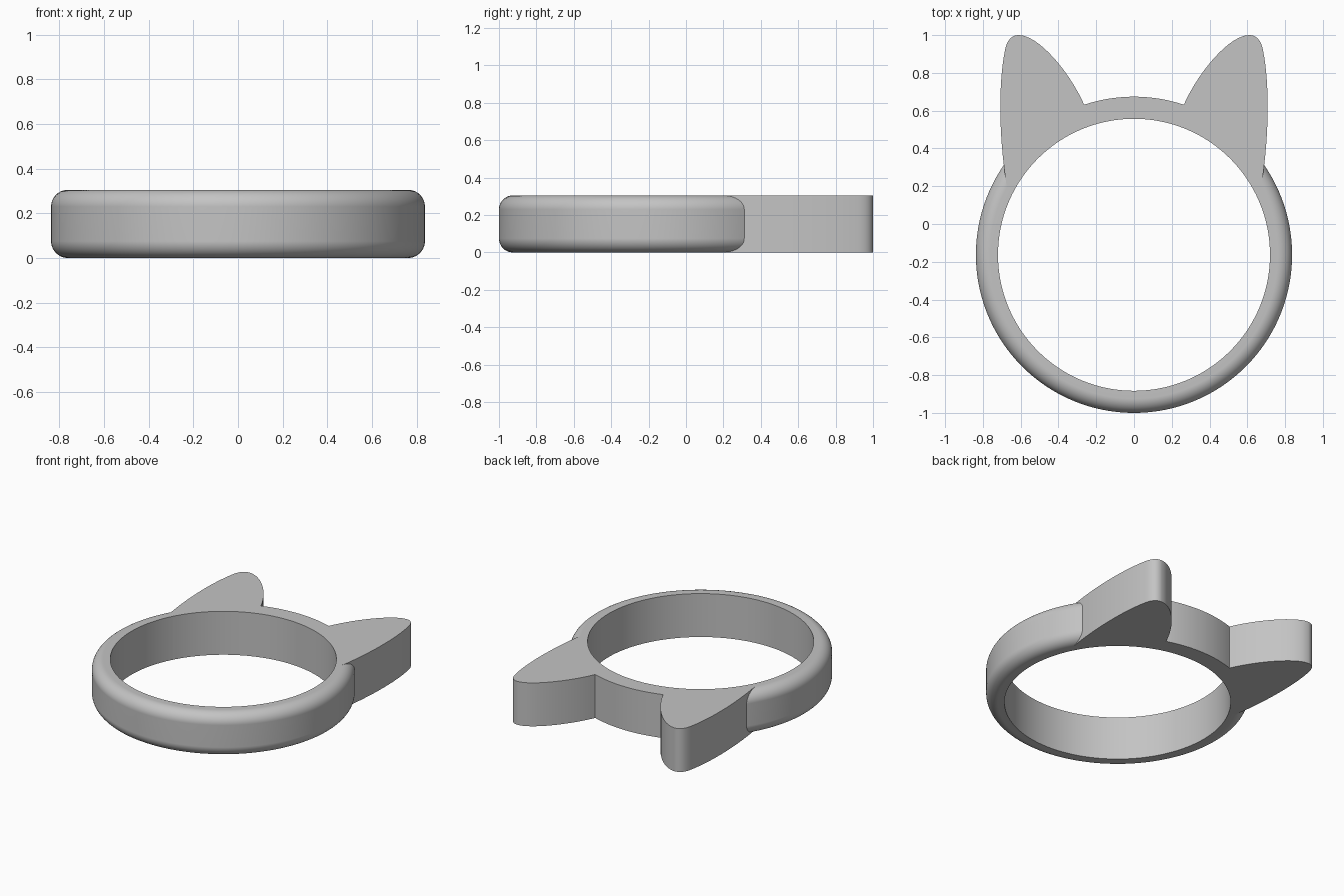
import bpy, bmesh, math
from mathutils import Vector
from mathutils.geometry import interpolate_bezier

cube = bpy.data.objects.get("Cube")
if cube:
    bpy.data.objects.remove(cube, do_unlink=True)

HEIGHT, CENTRE_Y = 0.305, -0.163
INNER, OUTER, FILLET = 0.72, 0.837, 0.075
EAR_ROOT = Vector((0.675, 0.205))
JOIN = math.atan2(EAR_ROOT.y - CENTRE_Y, EAR_ROOT.x)

grey = bpy.data.materials.new("plain grey")
grey.use_nodes = True
grey.diffuse_color = (0.55, 0.55, 0.55, 1)
grey.node_tree.nodes["Principled BSDF"].inputs["Base Color"].default_value = (0.55, 0.55, 0.55, 1)


def polar(radius, angle):
    return Vector((radius * math.cos(angle), CENTRE_Y + radius * math.sin(angle)))


def arc(radius, start, end, steps):
    return [polar(radius, start + (end - start) * i / steps) for i in range(steps + 1)]


def finish(name, bm):
    bmesh.ops.recalc_face_normals(bm, faces=bm.faces[:])
    mesh = bpy.data.meshes.new(name)
    bm.to_mesh(mesh)
    bm.free()
    mesh.materials.append(grey)
    obj = bpy.data.objects.new(name, mesh)
    bpy.context.collection.objects.link(obj)
    bpy.ops.object.select_all(action='DESELECT')
    obj.select_set(True)
    bpy.context.view_layer.objects.active = obj
    bpy.ops.object.shade_smooth_by_angle(angle=math.radians(30))
    weighted = obj.modifiers.new("even shading", 'WEIGHTED_NORMAL')
    weighted.keep_sharp = True
    return obj


# Rounded band: a section swept around the front, with ends slanted into the ears
section = [(INNER, HEIGHT), (INNER, 0)]
for centre_z, start in ((FILLET, -90), (HEIGHT - FILLET, 0)):
    for i in range(11):
        a = math.radians(start + 9 * i)
        section.append((OUTER - FILLET + FILLET * math.cos(a), centre_z + FILLET * math.sin(a)))


def half_sweep(radius):
    slant = max(0, (radius - 0.765) / (OUTER - 0.765))
    return math.pi / 2 + JOIN + math.radians(6.5) * slant


bm = bmesh.new()
steps = 128
rows = []
for i in range(steps + 1):
    row = []
    for r, z in section:
        p = polar(r, -math.pi / 2 + half_sweep(r) * (2 * i / steps - 1))
        row.append(bm.verts.new((p.x, p.y, z)))
    rows.append(row)
count = len(section)
for a, b in zip(rows, rows[1:]):
    for j in range(count):
        k = (j + 1) % count
        bm.faces.new((a[j], a[k], b[k], b[j]))
bm.faces.new(rows[0])
bm.faces.new(rows[-1])
finish("rounded_band", bm)

# Crown: square-edged back of the band with both ears, extruded from one outline
ear_curves = [
    ((0.675, 0.205), (0.72, 0.50), (0.715, 0.76), (0.683, 0.92)),
    ((0.683, 0.92), (0.673, 0.97), (0.65, 1.0), (0.61, 1.0)),
    ((0.61, 1.0), (0.51, 1.0), (0.35, 0.82), (0.265, 0.635)),
]
ear = []
for curve in ear_curves:
    p, h1, h2, q = [Vector(c) for c in curve]
    ear += [v.to_2d() for v in interpolate_bezier(p, h1, h2, q, 17)[:-1]]
notch = math.atan2(0.635 - CENTRE_Y, 0.265)
mirrored = [Vector((-p.x, p.y)) for p in reversed(ear)]
outline = (ear + arc(OUTER, notch, math.pi - notch, 24) + mirrored
           + arc(INNER, math.pi - JOIN, JOIN, 64))

bm = bmesh.new()
base = bm.faces.new([bm.verts.new((p.x, p.y, 0)) for p in outline])
raised = bmesh.ops.extrude_face_region(bm, geom=[base], use_keep_orig=True)
top = [g for g in raised["geom"] if isinstance(g, bmesh.types.BMVert)]
bmesh.ops.translate(bm, verts=top, vec=(0, 0, HEIGHT))
finish("eared_crown", bm)
